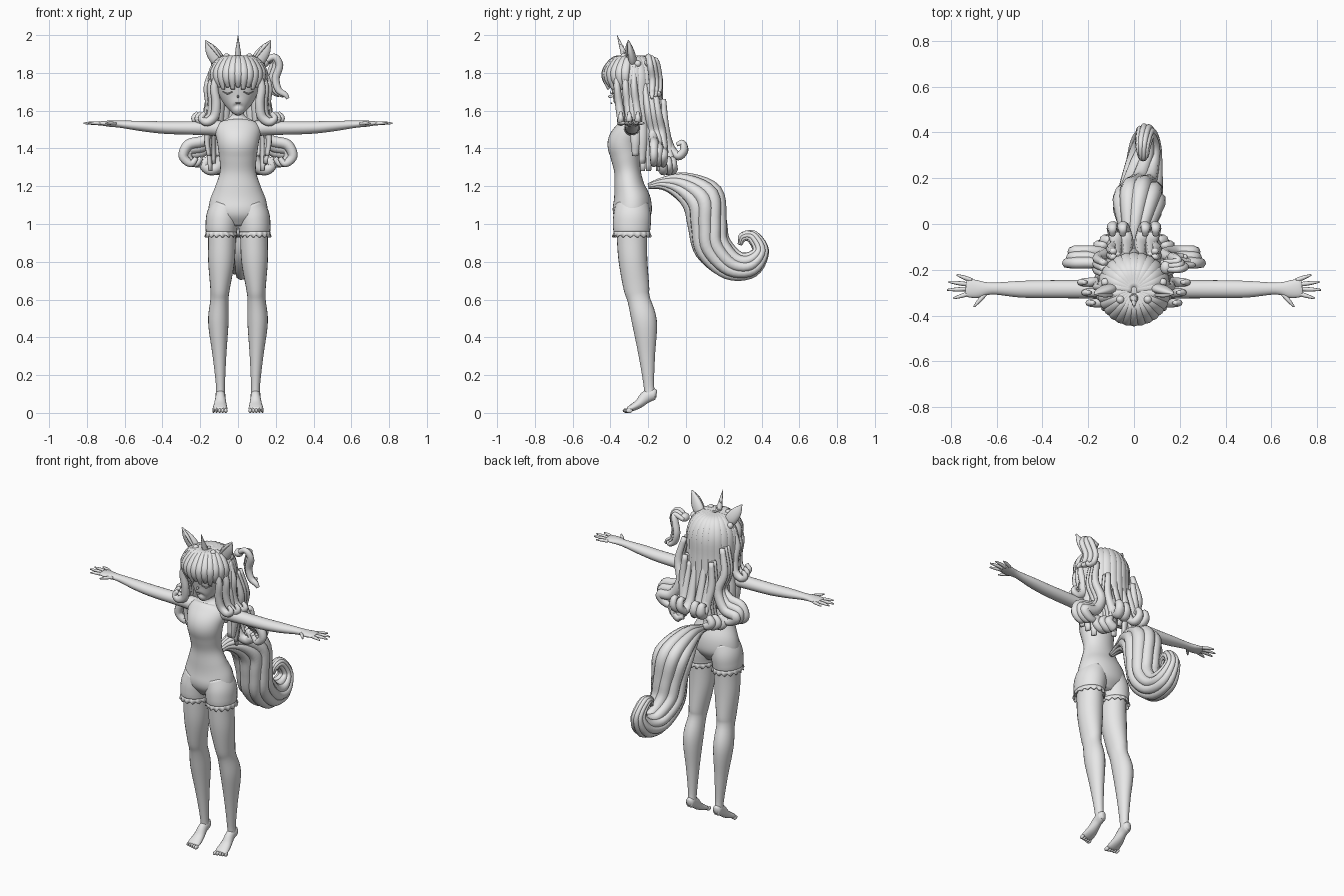
import bpy
import bmesh
import math
from mathutils import Vector

default_cube = bpy.data.objects.get("Cube")
if default_cube:
    bpy.data.objects.remove(default_cube, do_unlink=True)

# One plain colour for the whole figure
clay = bpy.data.materials.new("light_grey")
clay.use_nodes = True
clay.diffuse_color = (0.8, 0.8, 0.8, 1)
clay.node_tree.nodes["Principled BSDF"].inputs["Base Color"].default_value = (0.8, 0.8, 0.8, 1)

SIDES = (("left", 1), ("right", -1))


def finish(name, bm):
    """Turn a bmesh into a smooth, coloured object."""
    bmesh.ops.recalc_face_normals(bm, faces=bm.faces)
    for face in bm.faces:
        face.smooth = True
    mesh = bpy.data.meshes.new(name)
    bm.to_mesh(mesh)
    bm.free()
    mesh.materials.append(clay)
    obj = bpy.data.objects.new(name, mesh)
    bpy.context.collection.objects.link(obj)
    return obj


def spline(keys, steps):
    """Catmull-Rom interpolation of equal-length tuples."""
    k = [Vector(key) for key in keys]
    k = [k[0] * 2 - k[1]] + k + [k[-1] * 2 - k[-2]]
    out = []
    for i in range(1, len(k) - 2):
        a, b, c, d = k[i - 1:i + 3]
        for j in range(steps):
            t = j / steps
            out.append((b * 2 + (c - a) * t + (a * 2 - b * 5 + c * 4 - d) * t * t
                        + (b * 3 - a - c * 3 + d) * t ** 3) / 2)
    return out + [k[-2]]


def tube(name, keys, up=(0, 1, 0), sides=12, steps=5, mirror=1):
    """Sweep an ellipse through keys of x, y, z, half width, half depth."""
    path = spline(keys, steps)
    points = [Vector((p[0] * mirror, p[1], p[2])) for p in path]
    bm = bmesh.new()
    rows, across = [], None
    for i, p in enumerate(points):
        tangent = (points[min(i + 1, len(points) - 1)] - points[max(i - 1, 0)]).normalized()
        if across is None:
            across = Vector(up).cross(tangent)
        across = (across - tangent * across.dot(tangent)).normalized()
        depth = tangent.cross(across)
        wide, deep = max(path[i][3], 0.001), max(path[i][4], 0.001)
        angles = [math.tau * j / sides for j in range(sides)]
        rows.append([bm.verts.new(p + across * wide * math.cos(a) + depth * deep * math.sin(a))
                     for a in angles])
    for low, high in zip(rows, rows[1:]):
        for j in range(sides):
            n = (j + 1) % sides
            bm.faces.new((low[j], low[n], high[n], high[j]))
    bm.faces.new(rows[0])
    bm.faces.new(rows[-1])
    return finish(name, bm)


def lock(name, points, width, depth, up=(0, 1, 0), mirror=1):
    """Hair lock that swells in the middle and tapers to its tip."""
    last = len(points) - 1
    keys = []
    for i, p in enumerate(points):
        swell = 0.3 + 0.7 * math.sin(math.pi * (i / last * 0.82 + 0.12))
        keys.append((*p, width * swell, depth * swell))
    return tube(name, keys, up, sides=8, mirror=mirror)


def ball(name, centre, radii):
    bm = bmesh.new()
    bmesh.ops.create_uvsphere(bm, u_segments=24, v_segments=14, radius=1)
    bmesh.ops.scale(bm, vec=radii, verts=bm.verts)
    bmesh.ops.translate(bm, vec=centre, verts=bm.verts)
    return bm if name is None else finish(name, bm)


# Torso and neck as one smooth mannequin form
tube("torso", [
    (0, -.285, .99, .08, .06), (0, -.285, 1.05, .15, .1), (0, -.285, 1.12, .15, .1),
    (0, -.3, 1.2, .12, .08), (0, -.31, 1.28, .095, .07), (0, -.32, 1.36, .1, .08),
    (0, -.325, 1.43, .11, .09), (0, -.3, 1.5, .12, .07), (0, -.28, 1.54, .09, .05),
    (0, -.28, 1.57, .04, .035), (0, -.285, 1.6, .032, .033), (0, -.29, 1.67, .035, .035),
], sides=32)

# Head with a small pointed chin
tube("head", [
    (0, -.37, 1.6, .01, .01), (0, -.35, 1.61, .04, .045), (0, -.32, 1.65, .08, .08),
    (0, -.3, 1.7, .105, .1), (0, -.29, 1.77, .115, .11), (0, -.29, 1.84, .09, .09),
    (0, -.29, 1.87, .03, .03),
], sides=32)
ball("nose", (0, -.4, 1.675), (.006, .012, .008))
ball("mouth", (0, -.395, 1.64), (.014, .005, .004))

for side, s in SIDES:
    # Closed eyelid
    lock(side + "_eyelid", [(.03, -.4, 1.7), (.055, -.393, 1.69), (.08, -.372, 1.7)],
         .004, .004, up=(0, 0, 1), mirror=s)

    # Leg, foot and toes
    tube(side + "_leg", [
        (.085, -.285, 1.02, .075, .085), (.085, -.286, .92, .073, .08),
        (.088, -.28, .8, .07, .076), (.095, -.262, .66, .052, .068),
        (.098, -.25, .6, .048, .06), (.104, -.22, .48, .054, .066),
        (.098, -.207, .3, .036, .043), (.093, -.197, .15, .024, .028),
        (.093, -.19, .09, .024, .03),
    ], sides=24, mirror=s)
    tube(side + "_foot", [
        (.093, -.155, .1, .012, .018), (.093, -.17, .1, .025, .03),
        (.093, -.21, .085, .026, .033), (.094, -.25, .048, .033, .024),
        (.095, -.29, .025, .039, .018), (.095, -.31, .018, .036, .012),
    ], up=(0, 0, 1), sides=16, mirror=s)
    for i in range(5):
        ball(f"{side}_toe_{i}", (s * (.065 + .016 * i), -.317 + .004 * i, .012),
             (.0095 - .0006 * i, .018, .012))

    # Short trouser leg with a ruffled hem
    tube(side + "_shorts_leg", [
        (.06, -.285, 1.1, .08, .09), (.08, -.285, 1.04, .087, .1),
        (.087, -.287, .99, .085, .1), (.088, -.287, .96, .083, .097),
    ], sides=28, mirror=s)
    bm = bmesh.new()
    count = 96
    rows = []
    for z, grow, wave in ((.965, 1.0, 0), (.95, 1.02, .02), (.935, 1.06, .05)):
        row = []
        for j in range(count):
            a = math.tau * j / count
            r = grow + wave * math.cos(a * 16)
            row.append(bm.verts.new((s * (.088 + .081 * r * math.cos(a)),
                                     -.287 + .095 * r * math.sin(a),
                                     z + wave * .12 * math.sin(a * 16))))
        rows.append(row)
    for top, low in zip(rows, rows[1:]):
        for j in range(count):
            n = (j + 1) % count
            bm.faces.new((top[j], top[n], low[n], low[j]))
    ruffle = finish(side + "_ruffle", bm)
    ruffle.modifiers.new("thickness", "SOLIDIFY").thickness = .005

    # Arm, palm and fingers
    tube(side + "_arm", [
        (.06, -.285, 1.5, .045, .045), (.13, -.285, 1.508, .043, .04),
        (.22, -.285, 1.508, .04, .036), (.38, -.285, 1.51, .039, .033),
        (.5, -.285, 1.518, .036, .028), (.62, -.282, 1.528, .026, .019),
        (.68, -.285, 1.531, .038, .016), (.72, -.28, 1.533, .04, .012),
        (.735, -.278, 1.533, .034, .008),
    ], up=(0, 0, 1), sides=20, mirror=s)
    fingers = (("little", .71, -.246, .775, -.222), ("ring", .725, -.264, .81, -.253),
               ("middle", .73, -.284, .818, -.288), ("index", .72, -.304, .79, -.325),
               ("thumb", .65, -.305, .7, -.362))
    for finger, x, y, tip_x, tip_y in fingers:
        middle = ((x + tip_x) / 2, (y + tip_y) / 2)
        tube(f"{side}_{finger}_finger", [
            (x, y, 1.531, .01, .009), (*middle, 1.534, .009, .009),
            (tip_x, tip_y, 1.533, .004, .004)], up=(0, 0, 1), sides=8, mirror=s)

    # Pointed ear with a raised rim
    tube(side + "_ear", [
        (.09, -.28, 1.84, .028, .02), (.115, -.285, 1.88, .038, .022),
        (.145, -.295, 1.925, .03, .016), (.172, -.305, 1.972, .003, .003)], mirror=s)
    lock(side + "_ear_rim", [(.085, -.31, 1.87), (.13, -.312, 1.93), (.172, -.305, 1.97)],
         .009, .009, mirror=s)
    for i in range(4):
        ball(f"{side}_hair_bead_{i}", (s * (.06 + .022 * i), -.33 + .025 * i, 1.885 - .012 * i),
             (.018, .018, .018))

    # Locks framing the face and curling on the shoulder
    for i in range(3):
        x, y = .115 + .018 * i, -.365 + .045 * i
        lock(f"{side}_face_lock_{i}", [
            (x - .02, y, 1.83), (x + .01, y, 1.73), (x, y + .01, 1.64),
            (x + .01, y + .02, 1.57), (x + .05, y + .02, 1.54),
            (x + .08, y + .02, 1.56), (x + .06, y + .02, 1.59)], .025, .022, mirror=s)

    # Large curls flaring sideways and under
    for i in range(3):
        d = .025 * i
        lock(f"{side}_side_curl_{i}", [
            (.13, -.22 + d, 1.74), (.16, -.2 + d, 1.6), (.13, -.18 + d, 1.49),
            (.18, -.17 + d, 1.44 - d), (.26, -.17 + d, 1.42 - d), (.29 - d, -.17 + d, 1.36 - d / 2),
            (.25 - d, -.17 + d, 1.32), (.22 - d, -.17 + d, 1.35)], .03, .026, mirror=s)
        lock(f"{side}_under_curl_{i}", [
            (.09, -.17 + d, 1.66), (.1, -.16 + d, 1.52), (.08, -.14 + d, 1.4),
            (.1, -.13 + d, 1.31), (.145 - d, -.12 + d, 1.285), (.18 - d, -.12 + d, 1.31),
            (.16 - d, -.12 + d, 1.34), (.14 - d, -.12 + d, 1.32)], .03, .026, mirror=s)

    # Curls rolling away from the back
    for i, x in enumerate((.03, .075)):
        lock(f"{side}_back_curl_{i}", [
            (x, -.14, 1.62), (x, -.11, 1.5), (x, -.08, 1.4), (x + .01, -.04, 1.36),
            (x + .02, -.01, 1.39), (x + .02, -.02, 1.43), (x + .02, -.05, 1.42)],
            .03, .024, mirror=s)

# Hair cap, cut open over the face
bm = ball(None, (0, -.28, 1.765), (.142, .138, .125))
face_part = [v for v in bm.verts if v.co.z < 1.75 and v.co.y < -.29]
bmesh.ops.delete(bm, geom=face_part, context="VERTS")
finish("hair_cap", bm)


def crown_lock(name, degrees, rings, width, depth):
    """Lock from the crown outward, through pairs of radius and height."""
    a = math.radians(degrees)
    points = [(r * math.cos(a), -.285 + r * math.sin(a), z) for r, z in rings]
    lock(name, points, width, depth, up=(-math.sin(a), math.cos(a), 0))


# Fringe: wide locks combed forward
for i in range(13):
    dip = .012 * (i % 2)
    crown_lock(f"fringe_{i}", 195 + 12.5 * i,
               [(.02, 1.88), (.09, 1.875), (.14, 1.82), (.147, 1.77), (.128, 1.725 - dip)],
               .016, .025)

# Back hair: long locks falling from the crown
for i in range(13):
    end = 1.36 - .04 * (i % 3)
    crown_lock(f"back_hair_{i}", 6 + 14 * i,
               [(.01, 1.88), (.09, 1.865), (.135, 1.79), (.14, 1.67), (.15, 1.55),
                (.165, 1.45), (.155, end)], .024, .038)

# Spiralled horn on the forehead
tube("horn", [(0, -.31, 1.85, .022, .022), (0, -.325, 1.89, .018, .018),
              (0, -.365, 2.0, .001, .001)])
lock("horn_spiral", [(.02 * (1 - t / 12) * math.cos(t * 1.6),
                      -.31 - .0045 * t - .02 * (1 - t / 12) * math.sin(t * 1.6),
                      1.87 + .01 * t) for t in range(12)], .004, .004, up=(1, 0, 0))

# Small ponytail on the left side only
ball("ponytail_tie", (.14, -.19, 1.855), (.025, .03, .025))
for i in range(3):
    d = .018 * i
    lock(f"side_ponytail_{i}", [
        (.13, -.2 + d, 1.85), (.19, -.2 + d, 1.885 - d / 2), (.22 - d, -.19 + d, 1.84),
        (.2 - d, -.18 + d, 1.77), (.215 - d, -.18 + d, 1.71), (.25 - d, -.18 + d, 1.685),
        (.265 - d, -.18 + d, 1.665 + d)], .022, .018)

# Bushy tail: a core wrapped in twisting locks
tail = [(0, -.2, 1.2, .015), (0, -.12, 1.215, .035), (.01, -.02, 1.2, .075), (.02, .09, 1.13, .115),
        (.03, .115, 1.0, .105), (.03, .14, .88, .1), (.04, .24, .785, .085),
        (.05, .34, .785, .07), (.05, .395, .86, .045), (.04, .35, .935, .035),
        (.04, .3, .93, .025), (.04, .285, .89, .012)]
tube("tail_core", [(x, y, z, r * .8, r * .8) for x, y, z, r in tail], up=(1, 0, 0), sides=16)
for k in range(9):
    strand = []
    for i, (x, y, z, r) in enumerate(tail):
        before, after = tail[max(i - 1, 0)], tail[min(i + 1, len(tail) - 1)]
        along = Vector((0, after[1] - before[1], after[2] - before[2])).normalized()
        a = math.tau * k / 9 + i * .22
        offset = Vector((1, 0, 0)) * math.cos(a) + along.cross(Vector((1, 0, 0))) * math.sin(a)
        strand.append((*(Vector((x, y, z)) + offset * r * .66), r * .36, r * .36))
    tube(f"tail_lock_{k}", strand, up=(1, 0, 0), sides=8)
